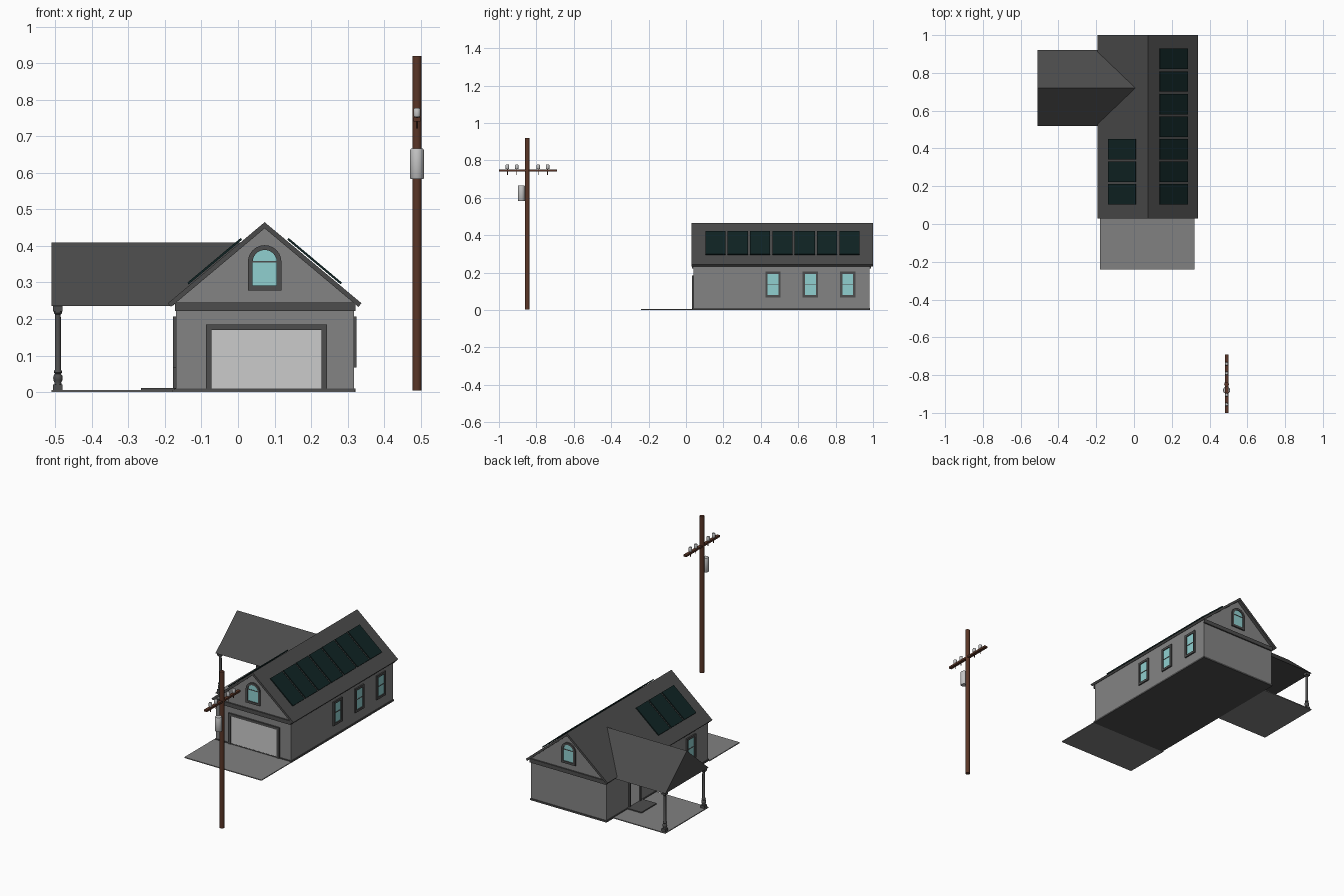
import bpy, bmesh, math
from mathutils import Vector

if "Cube" in bpy.data.objects:
    bpy.data.objects.remove(bpy.data.objects["Cube"], do_unlink=True)


def material(name, *rgb):
    m = bpy.data.materials.new(name)
    m.use_nodes = True
    m.diffuse_color = (*rgb, 1)
    m.node_tree.nodes["Principled BSDF"].inputs["Base Color"].default_value = (*rgb, 1)
    return m


SIDING = material("grey siding", .23, .23, .23)
CONCRETE = material("grey concrete", .22, .22, .22)
ROOF = material("charcoal roof", .07, .07, .07)
TRIM = material("charcoal trim", .075, .075, .075)
DOOR = material("light grey door", .6, .6, .6)
GLASS = material("pale cyan glass", .28, .63, .63)
PANEL = material("dark teal solar panel", .005, .017, .017)
WOOD = material("brown wood", .1, .036, .02)
METAL = material("light grey metal", .55, .55, .55)


def finish(name, bm, mat, smooth=False):
    bmesh.ops.recalc_face_normals(bm, faces=bm.faces)
    me = bpy.data.meshes.new(name)
    bm.to_mesh(me)
    bm.free()
    me.materials.append(mat)
    ob = bpy.data.objects.new(name, me)
    bpy.context.collection.objects.link(ob)
    if smooth:
        bpy.ops.object.select_all(action='DESELECT')
        ob.select_set(True)
        bpy.context.view_layer.objects.active = ob
        bpy.ops.object.shade_smooth_by_angle(angle=math.radians(40))
    return ob


def place(axis, u, v, w):
    return {'x': (w, u, v), 'y': (u, w, v), 'z': (u, v, w)}[axis]


def prism(name, pts, axis, lo, hi, mat):
    """Extrude a flat profile along an axis."""
    bm = bmesh.new()
    a, b = ([bm.verts.new(place(axis, u, v, w)) for u, v in pts] for w in (lo, hi))
    bm.faces.new(a)
    bm.faces.new(b)
    for i in range(len(pts)):
        j = (i + 1) % len(pts)
        bm.faces.new((a[i], a[j], b[j], b[i]))
    return finish(name, bm, mat)


def box(name, x0, x1, y0, y1, z0, z1, mat):
    return prism(name, [(x0, y0), (x1, y0), (x1, y1), (x0, y1)], 'z', z0, z1, mat)


def ring(name, outer, inner, axis, lo, hi, mat):
    """Frame between two loops of equal length."""
    bm = bmesh.new()
    loops = [[bm.verts.new(place(axis, u, v, w)) for u, v in pts]
             for pts, w in ((outer, lo), (outer, hi), (inner, hi), (inner, lo))]
    n = len(outer)
    for k in range(4):
        p, q = loops[k], loops[(k + 1) % 4]
        for i in range(n):
            j = (i + 1) % n
            bm.faces.new((p[i], p[j], q[j], q[i]))
    return finish(name, bm, mat)


def lathe(name, profile, x, y, mat, sides=16):
    bm = bmesh.new()
    rows = [[bm.verts.new((x + r * math.cos(math.tau * i / sides),
                           y + r * math.sin(math.tau * i / sides), z))
             for i in range(sides)] for r, z in profile]
    for p, q in zip(rows, rows[1:]):
        for i in range(sides):
            j = (i + 1) % sides
            bm.faces.new((p[i], p[j], q[j], q[i]))
    bm.faces.new(rows[0])
    bm.faces.new(rows[-1])
    return finish(name, bm, mat, True)


def outline(c, half, z0, z1, arched):
    """Window outline: z1 is the top, or the springing line when arched."""
    pts = [(c - half, z0), (c + half, z0)]
    if arched:
        return pts + [(c + half * math.cos(math.pi * i / 12),
                       z1 + half * math.sin(math.pi * i / 12)) for i in range(13)]
    return pts + [(c + half, z1), (c - half, z1)]


def window(name, axis, wall, out, outer, inner, bar):
    ring(name + "_frame", outer, inner, axis, wall - out * .004, wall + out * .008, TRIM)
    prism(name + "_glass", inner, axis, wall - out * .004, wall + out * .003, GLASS)
    u0, u1 = inner[0][0], inner[1][0]
    prism(name + "_bar", [(u0, bar - .002), (u1, bar - .002), (u1, bar + .002), (u0, bar + .002)],
          axis, wall, wall + out * .005, TRIM)


# Main dimensions
XL, XR, YF, YB = -.17, .317, .04, .98
CX, PEAK, HALF, EAVE = .073, .465, .265, .243
slope = (PEAK - EAVE) / HALF
normal = Vector((slope, 1)).normalized()

# Walls and ground
under = PEAK - .012
prism("house_walls", [(XL, .005), (XR, .005), (XR, under - slope * (XR - CX)), (CX, under),
                      (XL, under - slope * (CX - XL))], 'y', YF, YB, SIDING)
box("base_trim", XL - .004, XR + .004, YF - .004, YB + .004, 0, .01, TRIM)
box("driveway", -.18, .32, -.24, YF, 0, .005, CONCRETE)
box("porch_floor", -.51, XL, .52, .92, 0, .005, CONCRETE)
box("porch_step", -.265, XL, .65, .79, .005, .011, TRIM)

# Main roof with square-cut eaves
t = .013
drop = normal * t
prism("main_roof", [(CX - HALF, EAVE), (CX, PEAK), (CX + HALF, EAVE),
                    (CX + HALF - drop.x, EAVE - drop.y), (CX, PEAK - t / normal.y),
                    (CX - HALF + drop.x, EAVE - drop.y)], 'y', .03, 1.0, ROOF)

# Porch roof running into the main roof along two valleys
bm = bmesh.new()
ends = [[bm.verts.new(p) for p in ((xe, .52, .235), (xe, .92, .235), (xr, .72, .41))]
        for xe, xr in ((-.51, -.51), (-.18, .01))]
for e in ends:
    bm.faces.new(e)
for i in range(3):
    j = (i + 1) % 3
    bm.faces.new((ends[0][i], ends[0][j], ends[1][j], ends[1][i]))
finish("porch_roof", bm, ROOF)

# Gable ends: band and arched window
for side, wall, out in (("front", YF, -1), ("back", YB, 1)):
    box(side + "_gable_band", XL - .003, XR + .004, *sorted((wall, wall + out * .008)),
        .222, .245, TRIM)
    window(side + "_gable_window", 'y', wall, out, outline(CX, .046, .278, .356, True),
           outline(CX, .033, .291, .356, True), .357)

# Side windows
for i, (y, wall, out) in enumerate([(.465, XR, 1), (.665, XR, 1), (.865, XR, 1), (.2, XL, -1)]):
    window(f"side_window_{i + 1}", 'x', wall, out, outline(y, .041, .067, .207, False),
           outline(y, .029, .08, .194, False), .138)


# Doors with three-sided surrounds
def doorway(name, axis, c, half, top, w, wall, out):
    prism(name + "_surround", [(c - half - w, .005), (c - half - w, top + w), (c + half + w, top + w),
                               (c + half + w, .005), (c + half, .005), (c + half, top),
                               (c - half, top), (c - half, .005)],
          axis, wall, wall + out * .008, TRIM)
    prism(name, outline(c, half, .005, top, False), axis, wall, wall + out * .003, DOOR)


doorway("garage_door", 'y', .078, .15, .17, .015, YF, -1)
doorway("porch_door", 'x', .72, .042, .19, .012, XL, -1)

# Turned porch posts
for side, y in (("front", .54), ("back", .9)):
    lathe(side + "_porch_post", [(.01, .02), (.009, .026), (.012, .032), (.013, .038), (.012, .045),
                                 (.008, .05), (.011, .053), (.011, .057), (.008, .062), (.008, .2),
                                 (.0075, .212), (.011, .216), (.011, .222)], -.493, y, TRIM, 12)
    for part, z0, z1 in (("base", .005, .021), ("cap", .221, .237)):
        box(f"{side}_post_{part}", -.506, -.48, y - .013, y + .013, z0, z1, TRIM)

# Solar panels raised just above both slopes
for side, s, count in (("right", 1, 7), ("left", -1, 3)):
    section = []
    for d, lift in ((.06, .003), (.206, .003), (.206, .009), (.06, .009)):
        section.append((CX + s * (d + normal.x * lift), PEAK - slope * d + normal.y * lift))
    for i in range(count):
        y = .103 + .1195 * i
        prism(f"{side}_solar_panel_{i + 1}", section, 'y', y, y + .108, PANEL)

# Utility pole
PX, PY = .49, -.848
lathe("utility_pole", [(.0125, .004), (.0125, .92)], PX, PY, WOOD)
box("pole_crossarm", PX - .009, PX + .009, -1.0, -.69, .74, .751, WOOD)
lathe("pole_transformer", [(.017, .583), (.019, .586), (.019, .662), (.017, .666)],
      PX, PY - .032, METAL)
for i, y in enumerate((-.955, -.905, -.79, -.74)):
    lathe(f"insulator_pin_{i + 1}", [(.0025, .722), (.0025, .756)], PX, y, WOOD, 8)
    lathe(f"insulator_{i + 1}", [(.008, .753), (.0095, .757), (.0095, .774), (.007, .778)],
          PX, y, METAL, 12)
